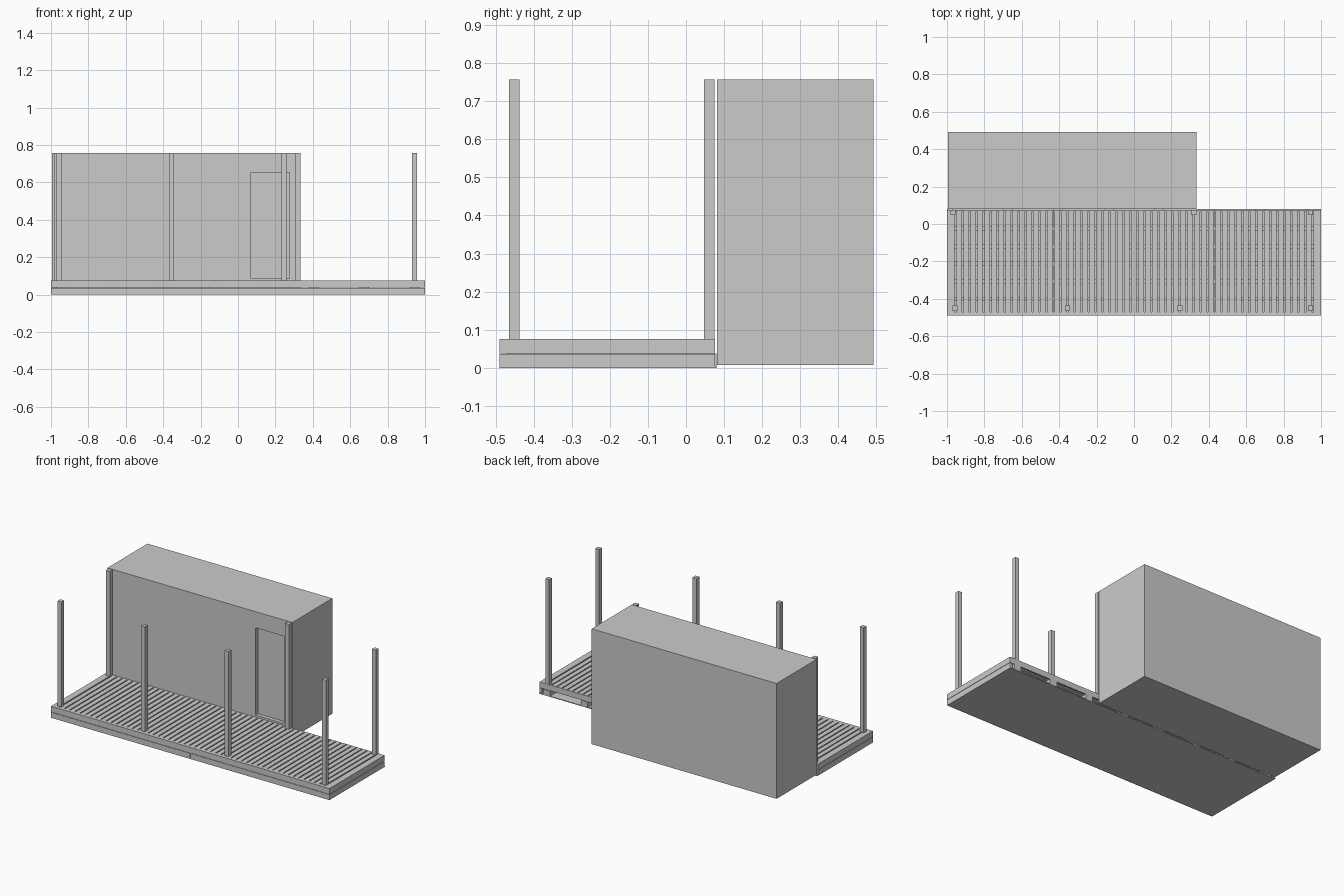
import bpy
import bmesh

cube = bpy.data.objects.get("Cube")
if cube:
    bpy.data.objects.remove(cube, do_unlink=True)

grey = bpy.data.materials.new("light_grey")
grey.use_nodes = True
colour = (0.6, 0.6, 0.6, 1)
grey.diffuse_color = colour
grey.node_tree.nodes["Principled BSDF"].inputs["Base Color"].default_value = colour


def finish(name, bm):
    bmesh.ops.recalc_face_normals(bm, faces=bm.faces)
    mesh = bpy.data.meshes.new(name)
    bm.to_mesh(mesh)
    bm.free()
    mesh.materials.append(grey)
    obj = bpy.data.objects.new(name, mesh)
    bpy.context.collection.objects.link(obj)
    return obj


def add_box(bm, x, y, z):
    """Add a box given its (low, high) range on each axis."""
    verts = bmesh.ops.create_cube(bm, size=1)["verts"]
    for v in verts:
        for i, (low, high) in enumerate((x, y, z)):
            v.co[i] = low if v.co[i] < 0 else high


def boxes(name, ranges):
    bm = bmesh.new()
    for r in ranges:
        add_box(bm, *r)
    return finish(name, bm)


def around(centre, width):
    return (centre - width / 2, centre + width / 2)


FRONT, BACK, DECK_TOP, ROOF = -0.49, 0.076, 0.075, 0.757
MID = 0.037
INNER_FRONT = FRONT + 0.02
INNER_BACK = BACK - 0.008

# Base plate and the lower bearers, open towards the back
boxes("base_plate", [((-1, 1), (FRONT, 0.08), (0, 0.005))])
boxes("lower_front_rim", [((-1, -0.001), (FRONT, INNER_FRONT), (0.005, MID - 0.001)),
                          ((0.001, 1), (FRONT, INNER_FRONT), (0.005, MID - 0.001))])
boxes("lower_side_rims", [(x, (INNER_FRONT, BACK), (0.005, MID - 0.001))
                          for x in ((-1, -0.98), (0.98, 1))])
boxes("bearers", [(around(0.135 * k, 0.05), (INNER_FRONT, 0.08), (0.005, MID))
                  for k in range(-7, 8, 2)])

# Upper rim around the deck boards
EDGE = 0.9535
boxes("upper_rim", [
    ((-1, 1), (FRONT, INNER_FRONT), (MID + 0.001, DECK_TOP)),
    ((-1, 1), (INNER_BACK, BACK), (MID + 0.001, DECK_TOP)),
    ((-1, -EDGE - 0.005), (INNER_FRONT, INNER_BACK), (MID + 0.001, DECK_TOP)),
    ((EDGE + 0.005, 1), (INNER_FRONT, INNER_BACK), (MID + 0.001, DECK_TOP))])

# Joists running lengthwise, with one wide splice board
boxes("joists", [((-0.96, 0.96), around(-0.025 - 0.094 * k, 0.024), (MID, 0.06))
                 for k in range(5)])
boxes("splice_board", [((-0.165, -0.035), (INNER_FRONT, INNER_BACK), (0.05, 0.06))])

# Deck boards with narrow gaps
COUNT = 51
PITCH = 2 * EDGE / COUNT
boxes("deck_boards", [(around(-EDGE + PITCH * (k + 0.5), PITCH - 0.007),
                       (INNER_FRONT, INNER_BACK), (0.06, DECK_TOP))
                      for k in range(COUNT)])

# Posts
for x in (-0.957, -0.356, 0.244, 0.944):
    boxes("front_post", [(around(x, 0.028), around(-0.451, 0.028), (DECK_TOP, ROOF))])
for x in (-0.968, 0.319, 0.944):
    boxes("back_post", [(around(x, 0.028), around(0.061, 0.028), (DECK_TOP, ROOF))])

# House block with a recessed door
house = boxes("house", [((-0.995, 0.333), (0.081, 0.492), (0.008, ROOF))])
cutter = boxes("door_cutter", [((0.07, 0.275), (0.04, 0.106), (0.085, 0.652))])
cutter.hide_render = True
cutter.hide_viewport = True
cutter.display_type = 'WIRE'
recess = house.modifiers.new("door_recess", 'BOOLEAN')
recess.object = cutter
recess.operation = 'DIFFERENCE'
recess.solver = 'EXACT'
